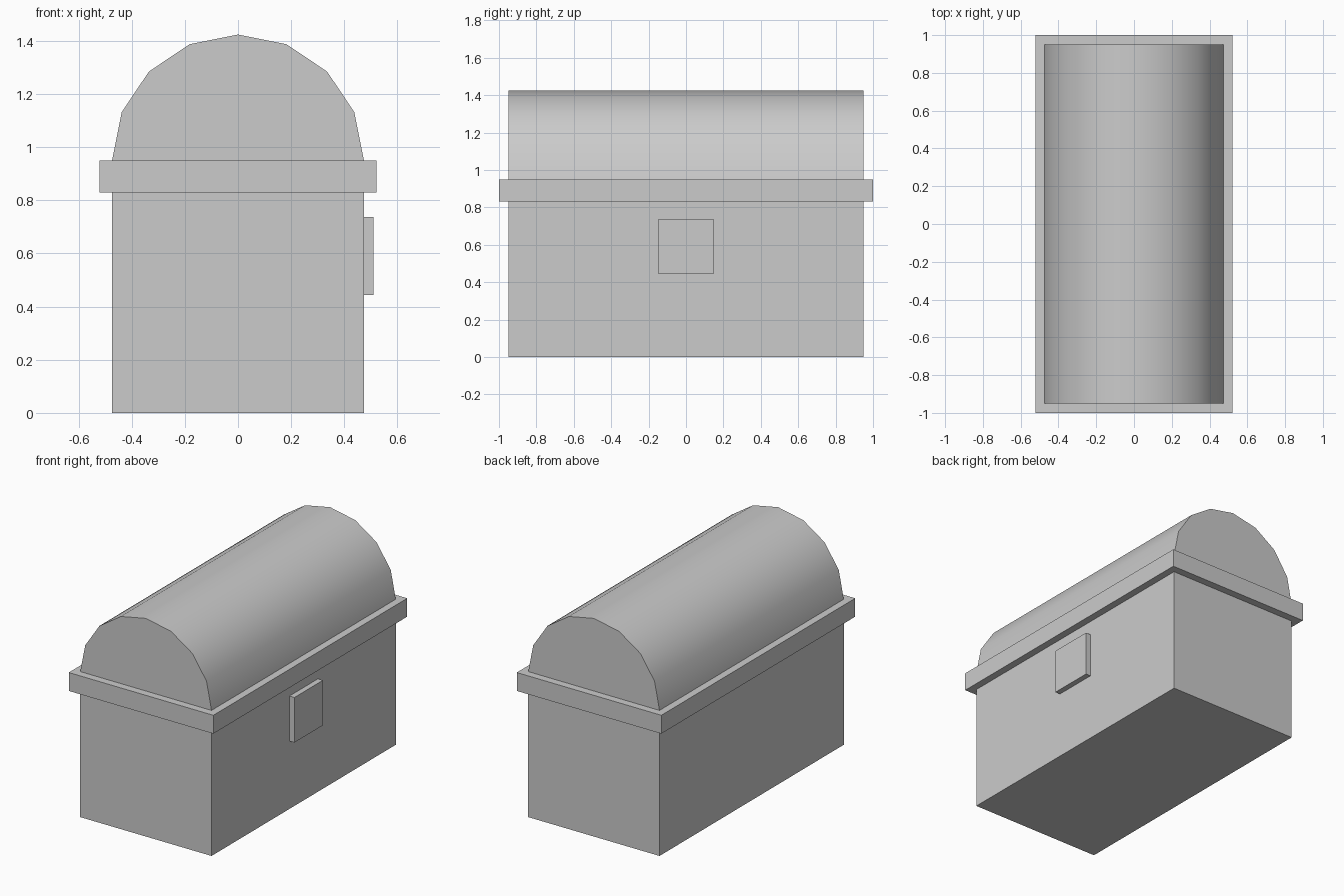
import bpy, bmesh
from math import sin, cos, pi, radians

if "Cube" in bpy.data.objects:
    bpy.data.objects.remove(bpy.data.objects["Cube"])

BODY_X, BODY_Y = 0.474, 0.95
RIM_BOTTOM, RIM_TOP = 0.83, 0.95


def box(name, x0, x1, y0, y1, z0, z1):
    bpy.ops.mesh.primitive_cube_add(
        size=1, location=((x0 + x1) / 2, (y0 + y1) / 2, (z0 + z1) / 2))
    ob = bpy.context.object
    ob.name = name
    ob.scale = (x1 - x0, y1 - y0, z1 - z0)
    bpy.ops.object.transform_apply(location=False, rotation=False, scale=True)
    return ob


# Chest body, overhanging rim and latch plate
box("chest_body", -BODY_X, BODY_X, -BODY_Y, BODY_Y, 0, RIM_BOTTOM)
box("lid_rim", -0.522, 0.522, -1, 1, RIM_BOTTOM, RIM_TOP)
box("latch_plate", BODY_X, 0.51, -0.147, 0.147, 0.443, 0.737)

# Barrel lid: eight-segment half circle extruded along the chest
SEGMENTS = 8
bm = bmesh.new()
arc = [bm.verts.new((BODY_X * cos(pi * i / SEGMENTS), -BODY_Y,
                     RIM_TOP + BODY_X * sin(pi * i / SEGMENTS)))
       for i in range(SEGMENTS + 1)]
end = bm.faces.new(arc)
grown = bmesh.ops.extrude_face_region(bm, geom=[end], use_keep_orig=True)["geom"]
bmesh.ops.translate(bm, vec=(0, 2 * BODY_Y, 0),
                    verts=[g for g in grown if isinstance(g, bmesh.types.BMVert)])
bmesh.ops.recalc_face_normals(bm, faces=bm.faces)
mesh = bpy.data.meshes.new("barrel_lid")
bm.to_mesh(mesh)
bm.free()
lid = bpy.data.objects.new("barrel_lid", mesh)
bpy.context.collection.objects.link(lid)

# Smooth the curve, keep the ends crisp
bpy.ops.object.select_all(action='DESELECT')
lid.select_set(True)
bpy.context.view_layer.objects.active = lid
bpy.ops.object.shade_smooth_by_angle(angle=radians(30))
